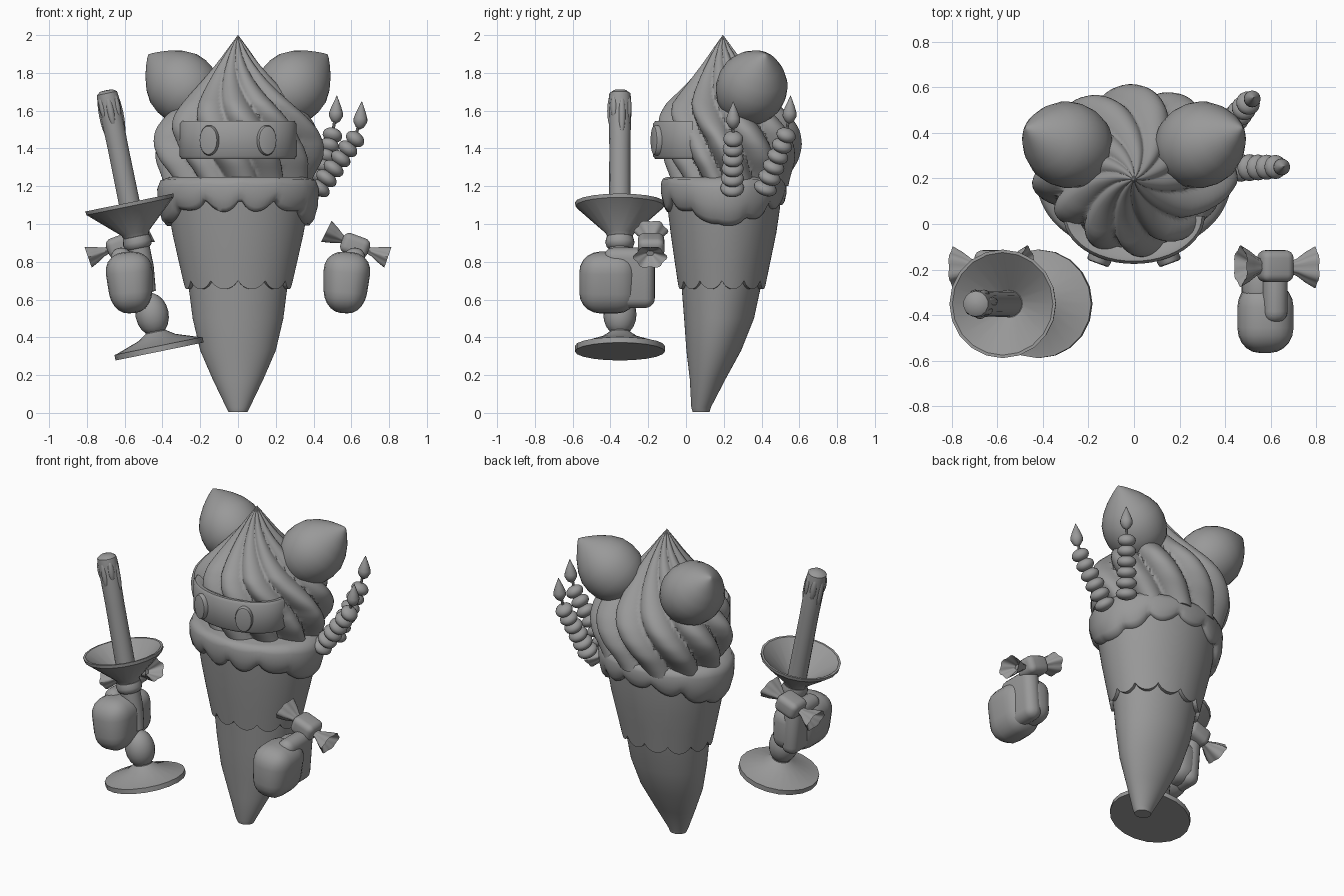
import bpy, bmesh, math
from mathutils import Vector, Matrix
from math import sin, cos, pi, tau

old = bpy.data.objects.get("Cube")
if old:
    bpy.data.objects.remove(old, do_unlink=True)

GREY = (0.32, 0.32, 0.32, 1)
clay = bpy.data.materials.new("plain_grey")
clay.use_nodes = True
clay.diffuse_color = GREY
clay.node_tree.nodes["Principled BSDF"].inputs["Base Color"].default_value = GREY


def finish(name, bm, angle=40):
    bmesh.ops.recalc_face_normals(bm, faces=bm.faces[:])
    mesh = bpy.data.meshes.new(name)
    bm.to_mesh(mesh)
    bm.free()
    mesh.materials.append(clay)
    for p in mesh.polygons:
        p.use_smooth = True
    mesh.set_sharp_from_angle(angle=math.radians(angle))
    obj = bpy.data.objects.new(name, mesh)
    bpy.context.collection.objects.link(obj)


def loft(name, rings, angle=40):
    """Skin closed rings of points and cap both ends."""
    bm = bmesh.new()
    rows = [[bm.verts.new(p) for p in ring] for ring in rings]
    n = len(rows[0])
    for a, b in zip(rows, rows[1:]):
        for i in range(n):
            j = (i + 1) % n
            bm.faces.new((a[i], a[j], b[j], b[i]))
    bm.faces.new(rows[0][::-1])
    bm.faces.new(rows[-1])
    finish(name, bm, angle)


def lathe(name, profile, origin, axis, segs=24, squash=1, ruffle=0, angle=40):
    """Spin (radius, distance) pairs round an axis; may be flattened or ruffled."""
    turn = Vector(axis).to_track_quat('Z', 'Y')
    rings = []
    for r, t in profile:
        ring = []
        for i in range(segs):
            a = tau * i / segs
            k = max(r, 0.001) * (1 + ruffle * cos(6 * a))
            ring.append(Vector(origin) + turn @ Vector((k * cos(a), k * sin(a) * squash, t)))
        rings.append(ring)
    loft(name, rings, angle)


def ball(radius, half, centre=0, steps=10):
    """Profile of an ellipsoid."""
    return [(radius * sin(pi * i / steps), centre - half * cos(pi * i / steps))
            for i in range(steps + 1)]


def soft_box(name, centre, size, bevel, tilt=0, taper=0):
    """Rounded box, narrower towards the bottom by the taper."""
    bm = bmesh.new()
    bmesh.ops.create_cube(bm, size=1)
    bmesh.ops.scale(bm, vec=size, verts=bm.verts[:])
    bmesh.ops.bevel(bm, geom=bm.edges[:], offset=bevel, segments=5, profile=0.5, affect='EDGES')
    for v in bm.verts:
        v.co.x *= 1 - taper * max(0, .5 - v.co.z / size[2])
    bm.transform(Matrix.Translation(centre) @ Matrix.Rotation(tilt, 4, 'Y'))
    finish(name, bm, 50)


def lookup(table, z):
    """Interpolate rows of a table by their first column."""
    for a, b in zip(table, table[1:]):
        if z <= b[0]:
            f = max(0, (z - a[0]) / (b[0] - a[0]))
            return [p + (q - p) * f for p, q in zip(a[1:], b[1:])]
    return table[-1][1:]


def oval(a, z, cy, rx, ry):
    return Vector((rx * cos(a), cy + ry * sin(a), z))


SEG = 120
angles = [tau * i / SEG for i in range(SEG)]

# Lower cone: z, centre y, half width, half depth
lower = [(.005, .08, .05, .045), (.03, .08, .063, .052), (.18, .115, .135, .095),
         (.33, .147, .2, .145), (.5, .175, .24, .185), (.75, .192, .272, .222)]
loft("lower_cone", [[oval(a, z, *rest) for a in angles] for z, *rest in lower])

# Upper cone sleeve with a scalloped lower edge
upper = [(.6, .19, .27, .22), (.7, .19, .29, .235), (.85, .195, .325, .262),
         (1, .2, .358, .288), (1.2, .2, .385, .31)]
rings = []
for f, shrink in ((0, .03), (0, 0), (.25, 0), (.5, 0), (.75, 0), (1, 0)):
    ring = []
    for a in angles:
        low = .70 - .045 * abs(sin(6 * a)) ** .7
        z = low + (1.2 - low) * f
        cy, rx, ry = lookup(upper, z)
        ring.append(oval(a, z, cy, rx - shrink, ry - shrink))
    rings.append(ring)
loft("upper_cone", rings)

# Icing collar, with small drips front and back and one long drip on each side
rings = []
for f, grow in ((0, -.02), (0, .02), (.12, .042), (.4, .052), (.75, .045), (.93, .025), (1, -.03)):
    ring = []
    for a in angles:
        flank = cos(a) ** 4
        drip = abs(sin(6.5 * a + .6)) ** .6 * (.07 + .02 * sin(3 * a))
        low = 1.15 - .15 * flank - drip * (1 - .85 * flank)
        z = low + (1.25 - low) * f
        cy, rx, ry = lookup(upper, z)
        ring.append(oval(a, z, cy, rx + grow, ry + grow * .5))
    rings.append(ring)
loft("icing_collar", rings, 60)

# Whipped cream swirl with twisted lobes, flatter at the front below the goggles
cream = [(1.2, .38), (1.27, .405), (1.34, .44), (1.42, .45), (1.5, .43), (1.57, .38),
         (1.65, .295), (1.75, .195), (1.85, .11), (1.94, .045), (2, .001)]
rings = []
for s in range(41):
    f = s / 40
    z = 1.2 + .8 * f
    r = sum(lookup(cream, z + d)[0] for d in (-.02, 0, .02)) / 3 if s < 40 else .001
    rise = min(1, max(0, (f - .3) / .25))
    ring = []
    for i in range(SEG * 2):
        a = pi * i / SEG
        k = r * (.82 + .2 * abs(sin(5.5 * (a + 1.4 * f))) ** .8)
        if sin(a) < 0:
            k *= 1 - .12 * (1 - rise) * sin(2 * a) ** 2
            depth = .76 + .24 * rise
        else:
            depth = .82 + .18 * f
        ring.append(oval(a, z, .225 - .03 * f, k, k * depth))
    rings.append(ring)
loft("whipped_cream", rings, 60)

# Strawberry ears
berry = [(0, -.185), (.06, -.178), (.12, -.15), (.163, -.1), (.184, -.04), (.188, .02),
         (.178, .08), (.146, .14), (.1, .195), (.05, .24), (.018, .265), (0, .275)]
for side, s in (("left", 1), ("right", -1)):
    lathe(side + "_ear", berry, (s * .283, .345, 1.715), (s * .2, .08, .19), 32)

# Goggle band bent round the front
section = [(.07, -.08), (.03, -.1), (.012, -.1), (0, -.085), (0, .085), (.012, .1), (.03, .1), (.07, .08)]
rings = []
for i in range(25):
    a = pi * (i / 24 - .5)
    rings.append([Vector(((.31 - d) * sin(a), .035 - (.21 - d) * cos(a), 1.445 + h)) for d, h in section])
loft("goggle_band", rings)

# Upright oval lenses
for side, s in (("left", 1), ("right", -1)):
    out, across = Vector((s * .34, -.94, 0)), Vector((.94, s * .34, 0))
    mid = Vector((s * .15, -.15, 1.443))
    loft(side + "_lens", [[mid + out * t + across * (.052 * k * cos(a)) + Vector((0, 0, .08 * k * sin(a)))
                           for a in angles[::4]]
                          for k, t in ((1, -.04), (1, .012), (.93, .022), (.8, .025), (.02, .025))])

# Beaded birthday candles with flames
flame = [(0, -.075), (.022, -.062), (.037, -.035), (.036, -.015), (.025, .018), (.012, .048), (0, .075)]
for name, base, top, tip in (("front", (.43, .245, 1.19), (.62, .25, 1.45), (.65, .25, 1.575)),
                             ("back", (.41, .42, 1.19), (.5, .53, 1.47), (.52, .55, 1.605))):
    base, top, tip = Vector(base), Vector(top), Vector(tip)
    axis = top - base
    for i in range(6):
        lathe(f"{name}_candle_bead_{i}", ball(.063 - .002 * i, .038), base + axis * i / 5, axis, 20)
    lathe(name + "_candle_wick", [(.008, 0), (.008, (tip - top).length)], top, tip - top, 8)
    lathe(name + "_candle_flame", flame, tip, (tip - top) * .4 + Vector((0, 0, .1)), 16)

# Tilted candlestick
foot, lean = Vector((-.415, -.35, .325)), Vector((-.2, 0, .98)).normalized()
lathe("candlestick_base", [(.238, 0), (.238, .03), (.225, .032), (.1, .075), (.055, .105), (.05, .13)],
      foot, lean, 20, angle=30)
lathe("candlestick_stem", ball(.088, .115, .2) + [(.045, .32), (.06, .45), (.06, .56)], foot, lean, 20)
lathe("candlestick_collar", [(.05, .55), (.07, .565), (.078, .59), (.07, .62), (.05, .63)], foot, lean, 20)
lathe("candlestick_cup", [(.06, .6), (.075, .64), (.235, .785), (.238, .805), (.225, .805), (.06, .665), (0, .66)],
      foot, lean, 20, angle=30)
lathe("tall_candle", [(.058, .65), (.056, 1.1), (.06, 1.36), (.056, 1.395), (.035, 1.41), (0, 1.412)],
      foot, lean, 14)
turn = lean.to_track_quat('Z', 'Y')
for i in range(7):
    a = tau * i / 7
    half = .085 + .025 * sin(4 * i)
    lathe(f"wax_drip_{i}", ball(.02, half, 1.385 - half), foot + turn @ Vector((.047 * cos(a), .047 * sin(a), 0)),
          lean, 10)

# Mitten hands with wrapped sweet cuffs
fan = [(.025, 0), (.035, .03), (.062, .07), (.085, .115), (.075, .108), (.02, .05)]
for side, s in (("left", 1), ("right", -1)):
    soft_box(side + "_hand", (s * .572, -.41, .69), (.265, .31, .325), .11, s * .08, .2)
    soft_box(side + "_palm", (s * .56, -.27, .7), (.19, .21, .27), .08, s * .08, .15)
    soft_box(side + "_thumb", (s * .61, -.3, .715), (.11, .27, .32), .052, s * .08)
    soft_box(side + "_cuff", (s * .62, -.185, .885), (.15, .14, .11), .035, s * .35)
    lathe(side + "_outer_wrapper", fan, (s * .685, -.19, .862), (s, 0, -.35), 36, .7, .08)
    lathe(side + "_inner_wrapper", fan, (s * .57, -.185, .91), (-s, 0, .5), 36, .75, .08)
